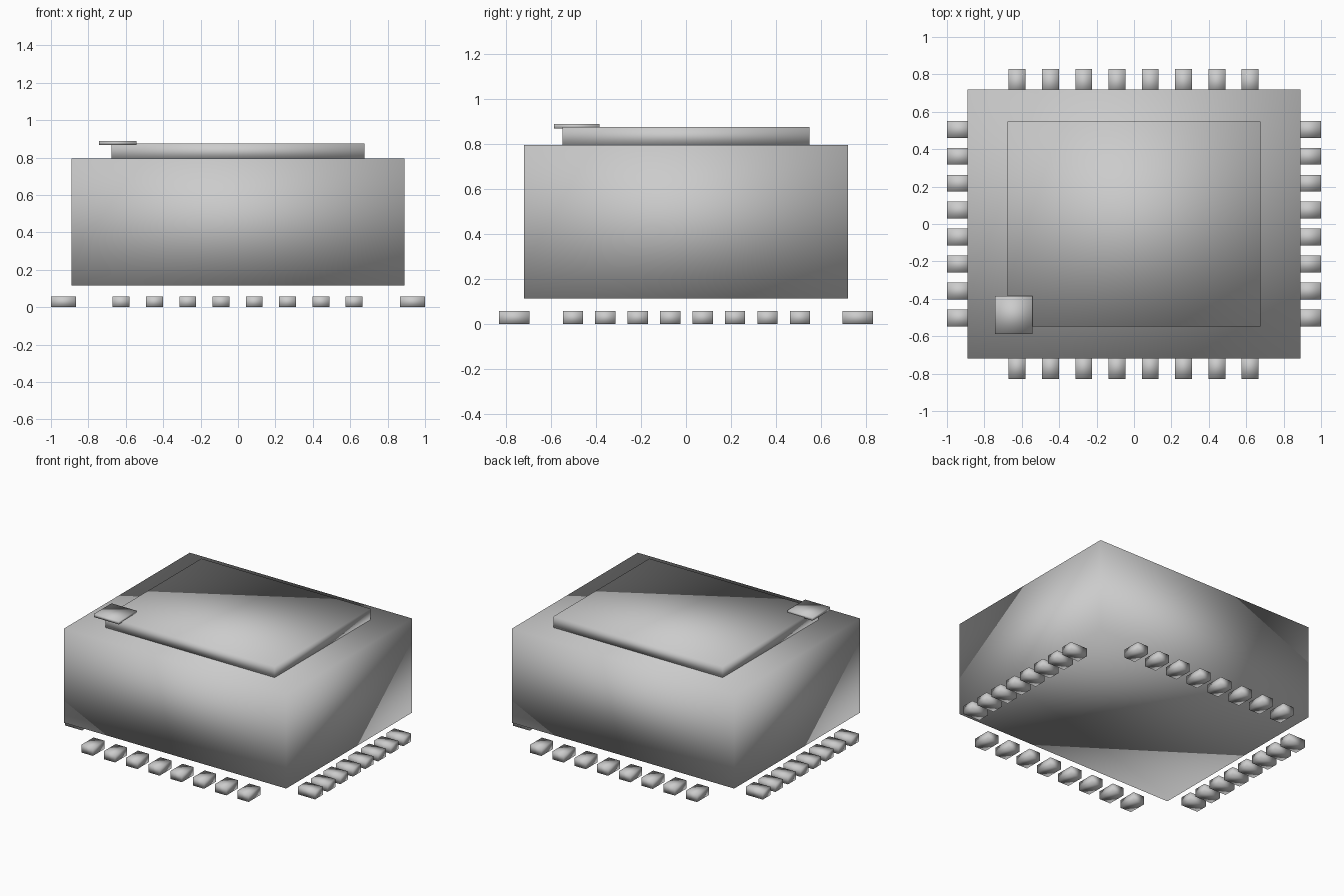
import bpy

cube = bpy.data.objects.get("Cube")
if cube:
    bpy.data.objects.remove(cube, do_unlink=True)

# Single plain grey
grey = bpy.data.materials.new("plain grey")
grey.use_nodes = True
colour = (0.6, 0.6, 0.6, 1)
grey.diffuse_color = colour
grey.node_tree.nodes["Principled BSDF"].inputs["Base Color"].default_value = colour


def box(name, x, y, z):
    """Softly shaded box spanning the (low, high) range on each axis."""
    spans = (x, y, z)
    bpy.ops.mesh.primitive_cube_add(size=1, location=[(a + b) / 2 for a, b in spans])
    ob = bpy.context.object
    ob.name = name
    ob.scale = [b - a for a, b in spans]
    bpy.ops.object.transform_apply(location=False, rotation=False, scale=True)
    bpy.ops.object.shade_smooth()
    ob.data.materials.append(grey)
    return ob


# Package body, raised lid and corner marker
box("body", (-0.89, 0.89), (-0.72, 0.72), (0.115, 0.795))
box("lid", (-0.677, 0.677), (-0.548, 0.548), (0.79, 0.875))
box("corner_marker", (-0.743, -0.543), (-0.587, -0.385), (0.868, 0.89))

# Rows of contact pins along all four sides
PINS = 8
HALF = 0.045
HEIGHT = (0, 0.058)
for i in range(PINS):
    along_x = -0.625 + i * 0.178
    along_y = -0.502 + i * 0.144
    span_x = (along_x - HALF, along_x + HALF)
    span_y = (along_y - HALF, along_y + HALF)
    box(f"front_pin_{i + 1}", span_x, (-0.83, -0.695), HEIGHT)
    box(f"back_pin_{i + 1}", span_x, (0.695, 0.83), HEIGHT)
    box(f"right_pin_{i + 1}", (-1, -0.865), span_y, HEIGHT)
    box(f"left_pin_{i + 1}", (0.865, 1), span_y, HEIGHT)
